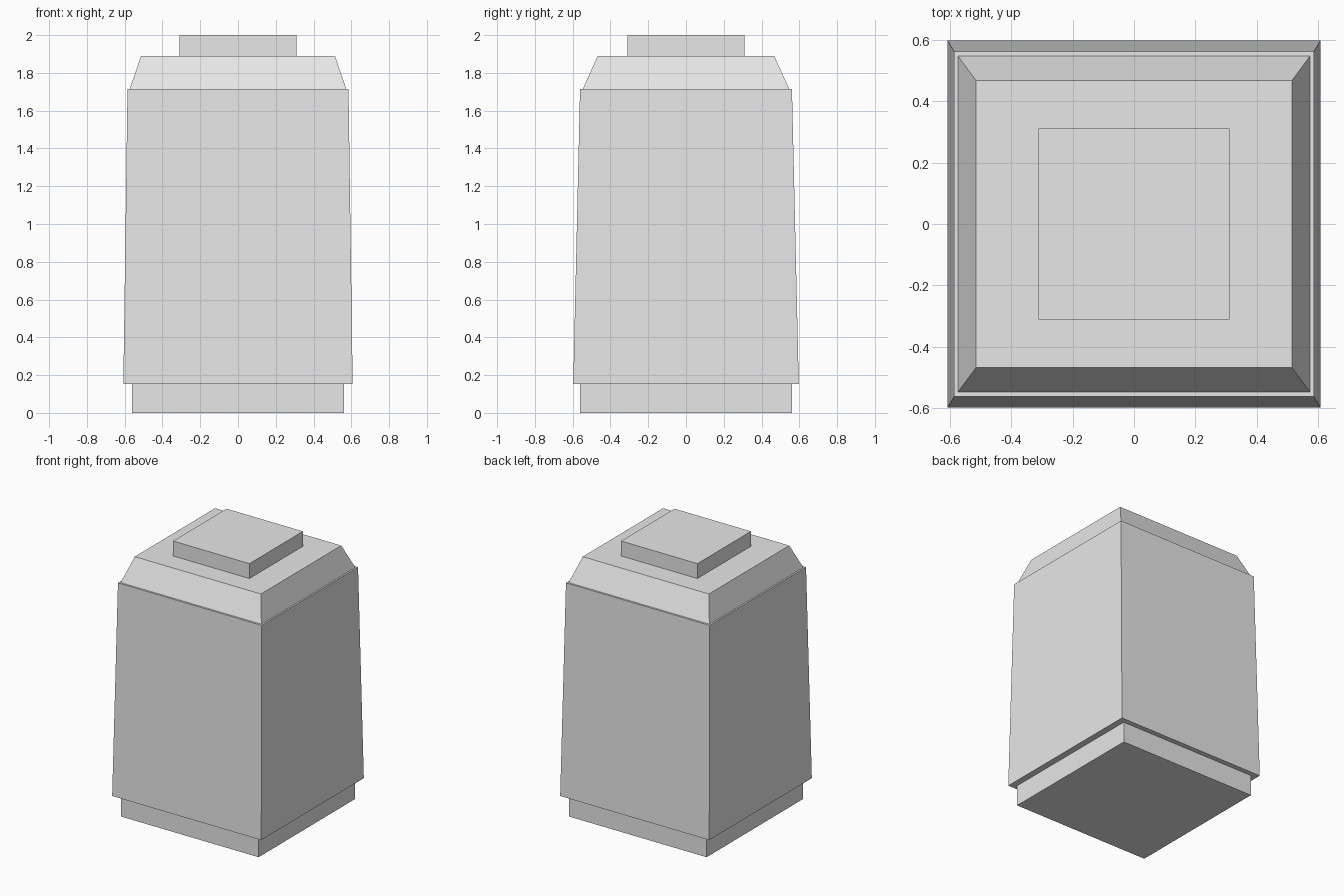
import bpy
import bmesh

if "Cube" in bpy.data.objects:
    bpy.data.objects.remove(bpy.data.objects["Cube"])

grey = bpy.data.materials.new("plain_grey")
grey.diffuse_color = (0.8, 0.8, 0.8, 1)
grey.use_nodes = True
grey.node_tree.nodes["Principled BSDF"].inputs["Base Color"].default_value = grey.diffuse_color


def tapered_block(name, z0, z1, bottom, top):
    """Closed four-sided block; bottom and top are (half width, half depth)."""
    bm = bmesh.new()
    bmesh.ops.create_cube(bm, size=2)
    for v in bm.verts:
        hx, hy = top if v.co.z > 0 else bottom
        v.co = (v.co.x * hx, v.co.y * hy, z1 if v.co.z > 0 else z0)
    mesh = bpy.data.meshes.new(name)
    bm.to_mesh(mesh)
    bm.free()
    mesh.materials.append(grey)
    obj = bpy.data.objects.new(name, mesh)
    bpy.context.collection.objects.link(obj)
    return obj


# Recessed plinth
tapered_block("base", 0, 0.153, (0.56, 0.56), (0.56, 0.56))
# Tall body, slightly narrower at the top
tapered_block("body", 0.153, 1.714, (0.607, 0.597), (0.585, 0.561))
# Sloped shoulder set in from the body's edge
tapered_block("shoulder", 1.714, 1.89, (0.573, 0.547), (0.514, 0.467))
# Square cap
tapered_block("cap", 1.89, 2.0, (0.311, 0.311), (0.311, 0.311))
